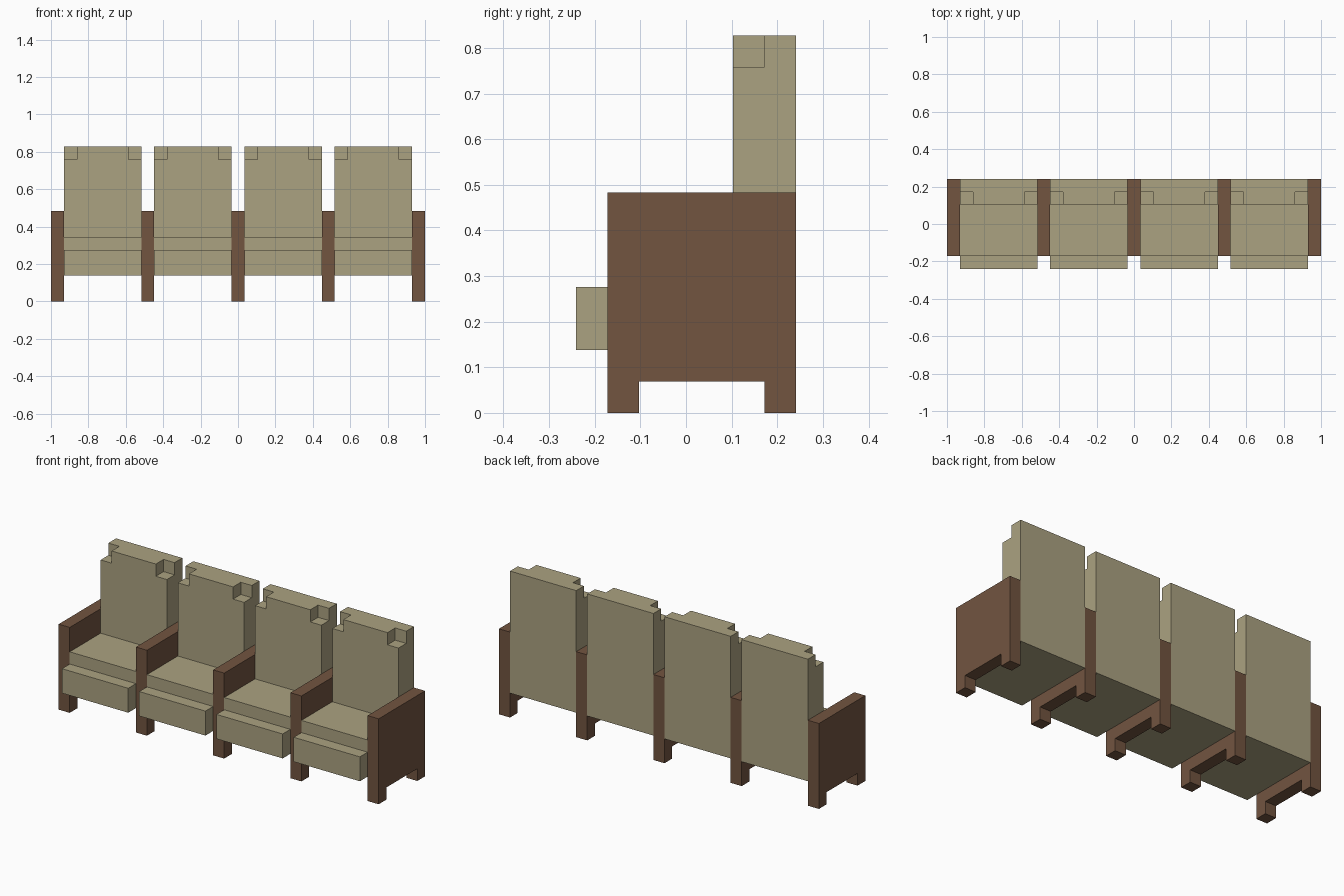
import bpy
import bmesh

if "Cube" in bpy.data.objects:
    bpy.data.objects.remove(bpy.data.objects["Cube"], do_unlink=True)

U = 2 / 29          # module: the row is 29 modules wide
SEATS = 4
PITCH = 7           # one arm (1) plus one seat (6)


def make_material(name, rgb):
    mat = bpy.data.materials.new(name)
    mat.use_nodes = True
    colour = (*rgb, 1)
    mat.diffuse_color = colour
    bsdf = next(n for n in mat.node_tree.nodes if n.type == 'BSDF_PRINCIPLED')
    bsdf.inputs["Base Color"].default_value = colour
    return mat


fabric = make_material("khaki_fabric", (0.407, 0.361, 0.220))
wood = make_material("brown_wood", (0.168, 0.089, 0.051))


def finish(bm, name, mat):
    bmesh.ops.recalc_face_normals(bm, faces=bm.faces)
    bmesh.ops.scale(bm, vec=(U, U, U), verts=bm.verts)
    mesh = bpy.data.meshes.new(name)
    bm.to_mesh(mesh)
    bm.free()
    mesh.materials.append(mat)
    obj = bpy.data.objects.new(name, mesh)
    bpy.context.collection.objects.link(obj)
    return obj


def side_profile(name, points, x0, x1, mat):
    """Extrude a (y, z) outline from x0 to x1."""
    bm = bmesh.new()
    face = bm.faces.new([bm.verts.new((x0, y, z)) for y, z in points])
    ext = bmesh.ops.extrude_face_region(bm, geom=[face])
    verts = [g for g in ext["geom"] if isinstance(g, bmesh.types.BMVert)]
    bmesh.ops.translate(bm, verts=verts, vec=(x1 - x0, 0, 0))
    return finish(bm, name, mat)


def backrest(name, cx):
    """Box whose two upper front corners are notched."""
    bm = bmesh.new()
    bmesh.ops.create_cube(bm, size=1)
    bmesh.ops.scale(bm, vec=(6, 2, 5), verts=bm.verts)
    bmesh.ops.translate(bm, verts=bm.verts, vec=(cx, 2.5, 8.5))
    for co, no in (((cx - 2, 0, 0), (1, 0, 0)), ((cx + 2, 0, 0), (1, 0, 0)),
                   ((0, 2.5, 0), (0, 1, 0))):
        geom = bm.verts[:] + bm.edges[:] + bm.faces[:]
        bmesh.ops.bisect_plane(bm, geom=geom, plane_co=co, plane_no=no)
    # raise the top everywhere except the front corners
    bm.normal_update()
    top = []
    for f in bm.faces:
        c = f.calc_center_median()
        corner = c.y < 2.5 and abs(c.x - cx) > 2
        if f.normal.z > 0.9 and not corner:
            top.append(f)
    ext = bmesh.ops.extrude_face_region(bm, geom=top)
    verts = [g for g in ext["geom"] if isinstance(g, bmesh.types.BMVert)]
    bmesh.ops.translate(bm, verts=verts, vec=(0, 0, 1))
    old = [f for f in top if f.is_valid]
    if old:
        bmesh.ops.delete(bm, geom=old, context='FACES')
    bmesh.ops.dissolve_limit(bm, angle_limit=0.01, verts=bm.verts, edges=bm.edges)
    return finish(bm, name, fabric)


# Arm panels with front and rear feet
ARM = [(-2.5, 0), (-1.5, 0), (-1.5, 1), (2.5, 1), (2.5, 0), (3.5, 0),
       (3.5, 7), (-2.5, 7)]
for i in range(SEATS + 1):
    x = -14.5 + i * PITCH
    side_profile(f"arm_{i + 1}", ARM, x, x + 1, wood)

# Seats with a lower front ledge and a raised rear rail under the backrest
SEAT = [(-3.5, 2), (3.5, 2), (3.5, 6), (1.5, 6), (1.5, 5), (-2.5, 5),
        (-2.5, 4), (-3.5, 4)]
for i in range(SEATS):
    x = -13.5 + i * PITCH
    side_profile(f"seat_{i + 1}", SEAT, x, x + 6, fabric)
    backrest(f"backrest_{i + 1}", x + 3)
